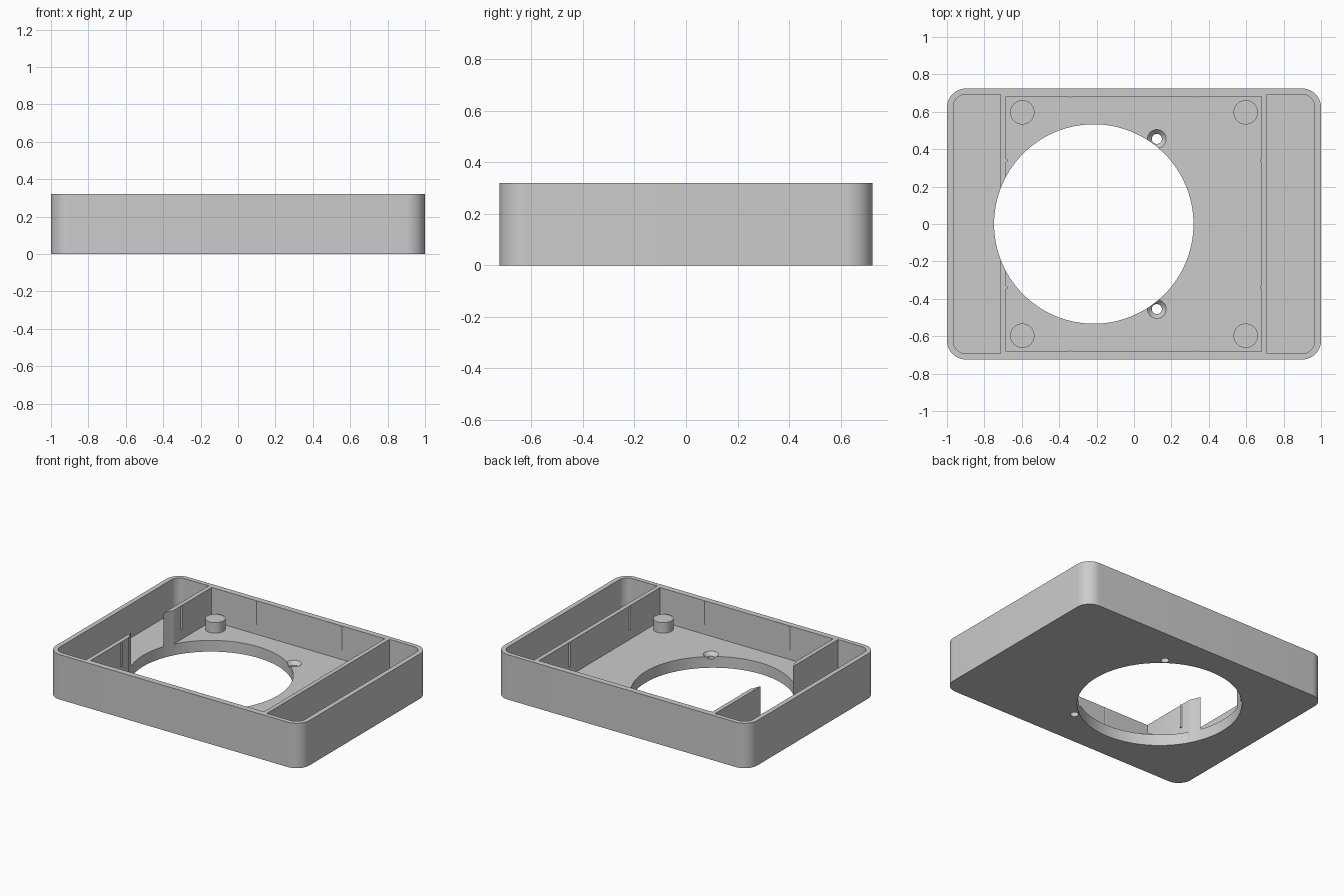
import bpy
import bmesh
from math import sin, cos, pi, radians

cube = bpy.data.objects.get("Cube")
if cube:
    bpy.data.objects.remove(cube, do_unlink=True)

HEIGHT, FLOOR, TOP = 0.32, 0.08, 0.5
HALF_Y, POCKET_Y, BAY_Y = 0.724, 0.692, 0.682
HOLE_X, HOLE_R = -0.215, 0.533

grey = bpy.data.materials.new("plain grey")
grey.use_nodes = True
grey.diffuse_color = (0.6, 0.6, 0.6, 1)
grey.node_tree.nodes["Principled BSDF"].inputs["Base Color"].default_value = grey.diffuse_color


def rounded_rect(x0, x1, half_y, left_r=0, right_r=0):
    """Counter-clockwise outline with separate radii on the left and right corners."""
    corners = [(x1, half_y, right_r, 0), (x0, half_y, left_r, 1),
               (x0, -half_y, left_r, 2), (x1, -half_y, right_r, 3)]
    points = []
    for x, y, r, quarter in corners:
        cx = x - r if x == x1 else x + r
        cy = y - r if y > 0 else y + r
        steps = 12 if r else 0
        for i in range(steps + 1):
            a = (quarter + i / max(steps, 1)) * pi / 2
            points.append((cx + r * cos(a), cy + r * sin(a)))
    return points


def circle(x, y, r, sides=48):
    return [(x + r * cos(2 * pi * i / sides), y + r * sin(2 * pi * i / sides))
            for i in range(sides)]


def loft(name, rings):
    """Solid through a list of (outline, z) rings, closed at both ends."""
    bm = bmesh.new()
    loops = [[bm.verts.new((x, y, z)) for x, y in outline] for outline, z in rings]
    n = len(loops[0])
    bm.faces.new(loops[0][::-1])
    bm.faces.new(loops[-1])
    for low, high in zip(loops, loops[1:]):
        for i in range(n):
            j = (i + 1) % n
            bm.faces.new((low[i], low[j], high[j], high[i]))
    mesh = bpy.data.meshes.new(name)
    bm.to_mesh(mesh)
    bm.free()
    obj = bpy.data.objects.new(name, mesh)
    bpy.context.collection.objects.link(obj)
    mesh.materials.append(grey)
    return obj


def prism(name, outline, z0, z1):
    return loft(name, [(outline, z0), (outline, z1)])


def cut(target, cutter):
    mod = target.modifiers.new("cut", "BOOLEAN")
    mod.operation, mod.solver, mod.object = "DIFFERENCE", "EXACT", cutter
    graph = bpy.context.evaluated_depsgraph_get()
    result = bpy.data.meshes.new_from_object(target.evaluated_get(graph))
    target.modifiers.clear()
    target.data = result
    bpy.data.objects.remove(cutter, do_unlink=True)


def smooth(obj):
    bpy.ops.object.select_all(action="DESELECT")
    obj.select_set(True)
    bpy.context.view_layer.objects.active = obj
    bpy.ops.object.shade_smooth_by_angle(angle=radians(30))


# Tray body with two side pockets and a central bay
tray = prism("tray", rounded_rect(-1, 1, HALF_Y, 0.1, 0.1), 0, HEIGHT)
cut(tray, prism("left_cutter", rounded_rect(-0.966, -0.715, POCKET_Y, 0.066, 0), FLOOR, TOP))
cut(tray, prism("right_cutter", rounded_rect(0.712, 0.966, POCKET_Y, 0, 0.066), FLOOR, TOP))
cut(tray, prism("bay_cutter", rounded_rect(-0.685, 0.682, BAY_Y), FLOOR, TOP))

# Large round opening, which also breaks through the divider
cut(tray, prism("opening_cutter", circle(HOLE_X, 0, HOLE_R, 128), -0.1, TOP))

# Countersunk screw holes
for side in (-1, 1):
    x, y = 0.122, side * 0.455
    cut(tray, loft("screw_cutter", [
        (circle(x, y, 0.027, 32), -0.1), (circle(x, y, 0.027, 32), FLOOR - 0.025),
        (circle(x, y, 0.05, 32), FLOOR), (circle(x, y, 0.05, 32), TOP)]))
smooth(tray)

# Four round pegs on the bay floor
for sx in (-1, 1):
    for sy in (-1, 1):
        smooth(prism("peg", circle(sx * 0.597, sy * 0.597, 0.065), FLOOR - 0.01, 0.155))

# Thin grip ridges on the bay walls
for s in (-1, 1):
    for t in (-1, 1):
        for x, y in ((s * 0.337, t * (BAY_Y + 0.003)), (s * 0.6835 + (-0.0015 - 0.001 * s), t * 0.34)):
            smooth(prism("grip_ridge", circle(x, y, 0.008, 16), 0.15, HEIGHT - 0.002))
